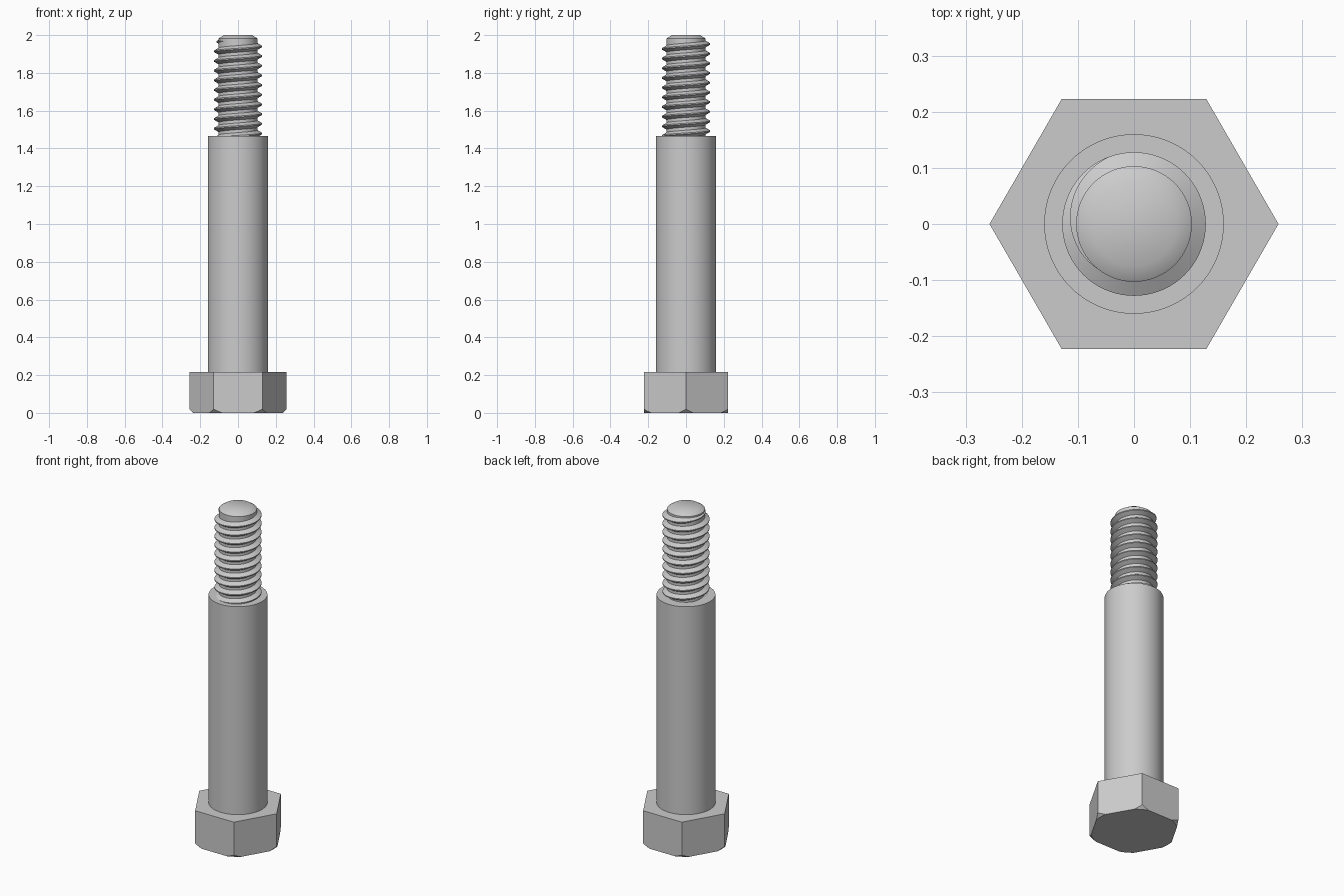
import bpy, bmesh, math
from math import cos, sin, pi

cube = bpy.data.objects.get("Cube")
if cube:
    bpy.data.objects.remove(cube, do_unlink=True)

steel = bpy.data.materials.new("steel grey")
steel.use_nodes = True
GREY = (0.6, 0.6, 0.6, 1)
steel.diffuse_color = GREY
steel.node_tree.nodes["Principled BSDF"].inputs["Base Color"].default_value = GREY


def make_object(name, bm):
    bmesh.ops.recalc_face_normals(bm, faces=bm.faces)
    mesh = bpy.data.meshes.new(name)
    bm.to_mesh(mesh)
    bm.free()
    mesh.materials.append(steel)
    obj = bpy.data.objects.new(name, mesh)
    bpy.context.collection.objects.link(obj)
    return obj


def select(obj):
    bpy.ops.object.select_all(action='DESELECT')
    obj.select_set(True)
    bpy.context.view_layer.objects.active = obj


def smooth(obj, degrees=28):
    select(obj)
    bpy.ops.object.shade_smooth_by_angle(angle=math.radians(degrees))


def skin(bm, rings):
    """Bridge a list of closed vertex rings and cap both ends."""
    n = len(rings[0])
    for a, b in zip(rings, rings[1:]):
        for i in range(n):
            j = (i + 1) % n
            bm.faces.new((a[i], a[j], b[j], b[i]))
    bm.faces.new(rings[0][::-1])
    bm.faces.new(rings[-1])


def lathe(name, profile, sides=96):
    """Solid of revolution from (radius, height) points."""
    bm = bmesh.new()
    rings = [[bm.verts.new((r * cos(2 * pi * i / sides), r * sin(2 * pi * i / sides), z))
              for i in range(sides)] for r, z in profile]
    skin(bm, rings)
    return make_object(name, bm)


HEAD_TOP, SHOULDER, TOP = 0.217, 1.467, 2.0
CORE_R, CREST_R = 0.103, 0.128

# Hex head, its lower corners turned off by a cone
head = lathe("hex_head", [(0.2575, 0), (0.2575, HEAD_TOP)], sides=6)
cutter = lathe("corner_cutter", [(0.228, -0.01), (0.288, 0.05), (0.288, 0.3)])
cutter.hide_render = True
select(head)
cut = head.modifiers.new("corners", 'BOOLEAN')
cut.operation = 'INTERSECT'
cut.solver = 'EXACT'
cut.object = cutter
bpy.ops.object.modifier_apply(modifier=cut.name)
bpy.data.objects.remove(cutter, do_unlink=True)
smooth(head)

# Plain shoulder and the chamfered core of the thread
smooth(lathe("shoulder", [(0.16, HEAD_TOP - 0.01), (0.16, SHOULDER)]))
smooth(lathe("thread_core", [(CORE_R, SHOULDER - 0.02), (CORE_R, TOP - 0.018), (0.075, TOP)]), 40)

# Right-handed helical ridge, fading into the core at its upper end
PITCH, STEPS = 0.0512, 72
END, FADE = math.radians(230), math.radians(120)
bm = bmesh.new()
rings = []
turns = 10.4
count = int(turns * STEPS)
for k in range(count + 1):
    a = END - 2 * pi * (count - k) / STEPS
    z = 1.94 + PITCH * a / (2 * pi)
    full = min(1, max(0.02, (END - a) / FADE))
    crest = CORE_R + (CREST_R - CORE_R) * full
    base = 0.003 + 0.017 * full
    section = [(CORE_R - 0.004, -base), (crest, -0.003), (crest, 0.003), (CORE_R - 0.004, base)]
    rings.append([bm.verts.new((r * cos(a), r * sin(a), z + h)) for r, h in section])
skin(bm, rings)
smooth(make_object("thread_ridge", bm))
